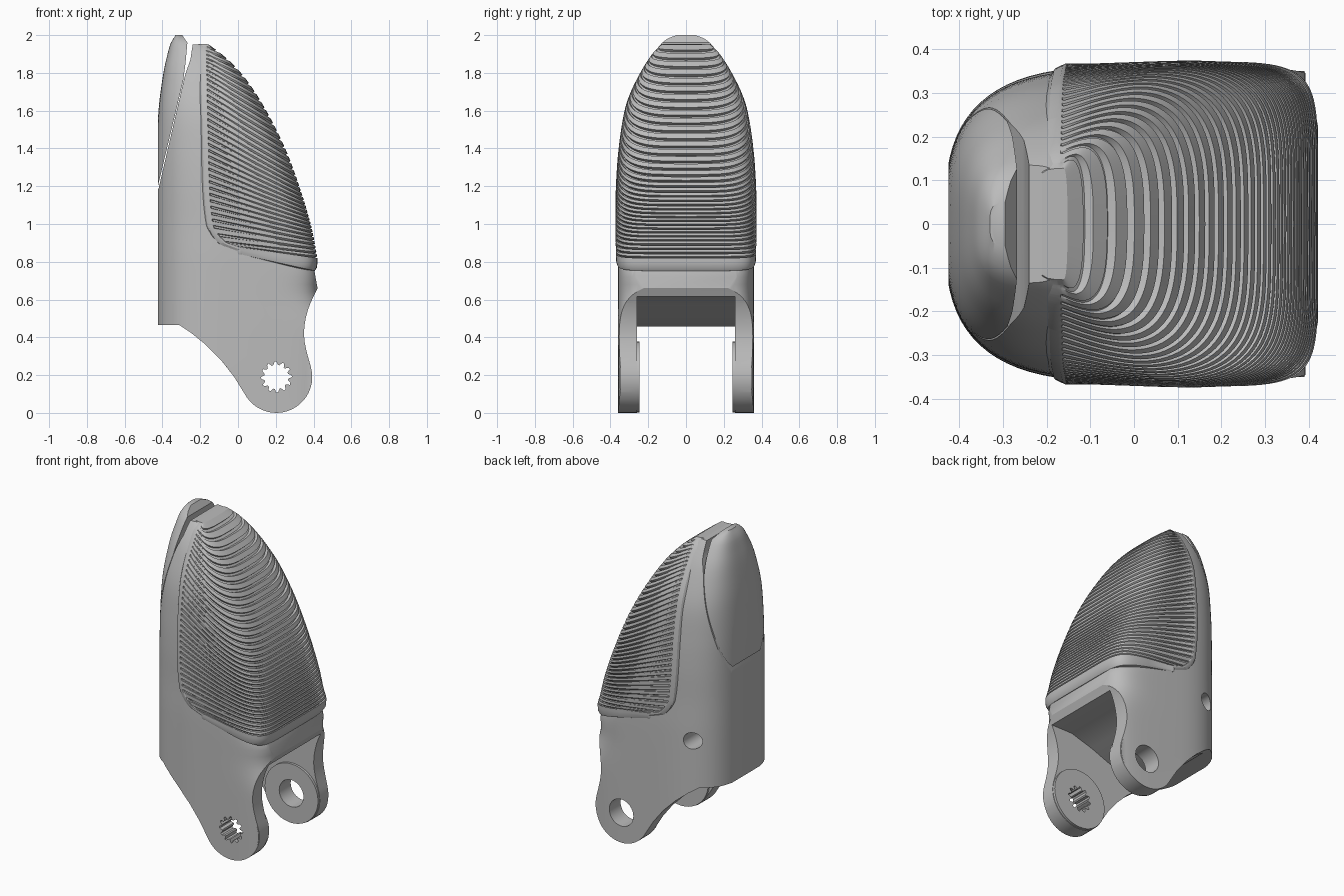
import bpy, bmesh
from math import sin, cos, pi, radians

cube = bpy.data.objects.get("Cube")
if cube:
    bpy.data.objects.remove(cube, do_unlink=True)

grey = bpy.data.materials.new("matte_grey")
grey.use_nodes = True
grey.diffuse_color = (0.5, 0.5, 0.5, 1)
grey.node_tree.nodes["Principled BSDF"].inputs["Base Color"].default_value = (0.5, 0.5, 0.5, 1)


def curve(*pts):
    """Smooth function through (position, value) points."""
    def slope(i):
        a, b = pts[max(i - 1, 0)], pts[min(i + 1, len(pts) - 1)]
        return (b[1] - a[1]) / (b[0] - a[0])

    def value(p):
        if p <= pts[0][0]:
            return pts[0][1]
        for i in range(len(pts) - 1):
            (p0, v0), (p1, v1) = pts[i], pts[i + 1]
            if p <= p1:
                h = p1 - p0
                s = (p - p0) / h
                r = 1 - s
                return (v0 * r * r * (1 + 2 * s) + v1 * s * s * (3 - 2 * s)
                        + h * s * r * (slope(i) * r - slope(i + 1) * s))
        return pts[-1][1]
    return value


def spow(v, n):
    return (1 if v >= 0 else -1) * abs(v) ** (2 / n)


def loft(name, rows, closed, caps):
    """Skin a list of equal-length rows of points."""
    bm = bmesh.new()
    grid = [[bm.verts.new(p) for p in row] for row in rows]
    count = len(grid[0])
    for a, b in zip(grid, grid[1:]):
        for i in range(count if closed else count - 1):
            j = (i + 1) % count
            bm.faces.new((a[i], a[j], b[j], b[i]))
    for i in caps:
        bm.faces.new(grid[i])
    bmesh.ops.recalc_face_normals(bm, faces=bm.faces)
    mesh = bpy.data.meshes.new(name)
    bm.to_mesh(mesh)
    bm.free()
    mesh.materials.append(grey)
    obj = bpy.data.objects.new(name, mesh)
    bpy.context.collection.objects.link(obj)
    return obj


def prism(name, outline, y0, y1):
    """Extrude a side outline (x, z) between two y positions."""
    rows = [[(x, y, z) for x, z in outline] for y in (y0, y1)]
    return loft(name, rows, True, (0, 1))


def circle(cx, cz, radii, count):
    return [(cx + radii[i % len(radii)] * cos(2 * pi * i / count),
             cz + radii[i % len(radii)] * sin(2 * pi * i / count)) for i in range(count)]


def combine(obj, tool, operation):
    mod = obj.modifiers.new("cut", 'BOOLEAN')
    mod.operation, mod.solver, mod.object = operation, 'EXACT', tool
    bpy.context.view_layer.objects.active = obj
    bpy.ops.object.modifier_apply(modifier=mod.name)
    bpy.data.objects.remove(tool, do_unlink=True)


def smooth(obj, angle):
    bpy.ops.object.select_all(action='DESELECT')
    obj.select_set(True)
    bpy.context.view_layer.objects.active = obj
    bpy.ops.object.shade_smooth_by_angle(angle=radians(angle))


# Rounded hull shared by the body and the nail
hull_left = curve((0, -.432), (1.3, -.432), (1.6, -.421), (1.8, -.395),
                  (1.9, -.373), (1.96, -.355), (2, -.33))
hull_right = curve((0, .5), (.42, .5), (.56, .455), (.64, .43), (.75, .425), (.85, .36),
                   (1.2, .26), (1.5, .13), (1.8, -.04), (1.95, -.14), (2, -.25))
hull_mid = curve((0, 0), (1, 0), (1.5, -.06), (1.9, -.21), (2, -.295))
hull_wide = curve((0, .36), (.8, .36), (1, .355), (1.2, .352), (1.4, .338), (1.6, .308),
                  (1.8, .233), (1.88, .187), (1.95, .135), (1.98, .1), (2, .05))
hull_square = curve((0, 6), (.45, 6), (.6, 5), (.8, 5), (.9, 4), (1.2, 3), (2, 3))


def hull(name):
    heights = [-.05] + [.1 * i for i in range(1, 4)] + [.4 + .04 * i for i in range(37)]
    heights += [1.87, 1.9, 1.92, 1.94, 1.96, 1.98, 1.99, 2]
    rows = []
    for z in heights:
        mid, row = hull_mid(z), []
        for i in range(80):
            a = 2 * pi * (i + .5) / 80
            right = cos(a) > 0
            n = hull_square(z) if right else 3
            reach = hull_right(z) - mid if right else mid - hull_left(z)
            row.append((mid + reach * spow(cos(a), n), hull_wide(z) * spow(sin(a), n), z))
        rows.append(row)
    return loft(name, rows, True, (0, -1))


# Body: hull trimmed to the side outline with the hinge lugs and a flat back
LUG_X, LUG_Z, LUG_R = .203, .19, .19
BACK = -.424
arc = [(LUG_X + LUG_R * cos(radians(a)), LUG_Z + LUG_R * sin(radians(a)))
       for a in range(215, 376, 8)]
waist = curve((.25, .384), (.33, .362), (.4, .35), (.47, .353), (.56, .375), (.66, .421))
outline = [(-.24, 1.95), (-.252, 1.87), (-.28, 1.79), (-.42, 1.19), (BACK, 1.18),
           (BACK, .465), (-.31, .465), (-.25, .425), (-.17, .36), (-.09, .28), (-.02, .19)]
outline += arc + [(waist(.26 + .04 * i), .26 + .04 * i) for i in range(11)]
outline += [(.405, .75), (.37, .79), (.34, .85), (.27, 1.2), (.14, 1.5),
            (-.03, 1.78), (-.13, 1.91), (-.17, 1.95)]
body = hull("fingertip_body")
combine(body, prism("side_outline", outline, -.6, .6), 'INTERSECT')

# Slot between the two lugs, then the thicker lug bosses
slot = [(.7, -.2), (.7, .615), (.25, .615), (.1, .57), (-.08, .5), (-.3, .458), (-.3, -.2)]
combine(body, prism("slot", slot, -.26, .26), 'DIFFERENCE')
for side in (-1, 1):
    boss = circle(LUG_X, LUG_Z, [.187], 48)
    combine(body, prism("boss", boss, side * .245, side * .35), 'UNION')

# Splined hole, plain hinge hole and blind pin hole
combine(body, prism("spline_hole", circle(LUG_X, LUG_Z, [.083, .08, .064, .064], 48), -.5, -.1),
        'DIFFERENCE')
combine(body, prism("hinge_hole", circle(LUG_X, LUG_Z, [.085], 40), .1, .5), 'DIFFERENCE')
combine(body, prism("pin_hole", circle(-.273, .76, [.052], 32), .18, .5), 'DIFFERENCE')
smooth(body, 28)

# Nail: the slice of hull behind the slanted seat
nail = hull("nail")
seat = [(BACK, 1.2), (-.29, 1.76), (-.278, 1.85), (-.268, 1.96), (-.295, 2), (-.31, 2.1),
        (BACK, 2.1)]
combine(nail, prism("nail_seat", seat, -.6, .6), 'INTERSECT')
smooth(nail, 28)

# Grip pad: rows run around the front from one border to the other
pad_wide = curve((.7, .368), (.85, .372), (1, .375), (1.2, .373), (1.4, .36), (1.6, .33),
                 (1.7, .297), (1.8, .247), (1.88, .197), (1.92, .165), (1.95, .13))
pad_front = curve((.75, .405), (.8, .42), (.85, .415), (1, .385), (1.2, .325), (1.4, .25),
                  (1.6, .15), (1.75, .055), (1.85, -.03), (1.91, -.1), (1.95, -.155))
border_x = curve((0, .02), (.04, -.07), (.1, -.13), (.5, -.155), (1, -.165))
border_z = curve((0, .875), (.04, .91), (.1, 1), (.5, 1.48), (.75, 1.76), (1, 1.953))
front_z = curve((0, .82), (.1, .9), (.5, 1.22), (.75, 1.56), (1, 1.948))


def pad_row(t, lx, lz, rx, rz, groove, tuck=0):
    k = min(t / .1, 1)
    drop = 0 if tuck or t < 0 else .02 * (1 - k)
    width = pad_wide(lz) * (1 - tuck)
    half = [(lx - .045, width * .9, lz - drop), (lx - .032, width * .955, lz - drop),
            (lx - .012, width * .98, lz - drop / 2), (lx - .004, width * .98, lz)]
    n = 7 - 4 * min(max(t, 0) / .8, 1)
    for i in range(25):
        u = pi / 2 * i / 24
        c, q = abs(sin(u)) ** (2 / n), abs(cos(u)) ** (2 / n)
        if i == 24:
            c, q = 1, 0
        x, z = lx + (rx - lx) * c, lz + (rz - lz) * c
        q *= (.975 + .025 * min(1, 2 * c)) * (1 - .02 * groove) * (1 - tuck)
        half.append((x - .016 * groove * c, pad_wide(z) * q, z - .008 * groove * c))
    return half + [(x, -y, z) for x, y, z in reversed(half[:-1])]


# Plain band under the ribs
rows = [pad_row(-1, .02, .83, .38, .75, 0, .06), pad_row(-1, .02, .838, .407, .752, 0, .01),
        pad_row(-1, .02, .848, .418, .77, 0), pad_row(-1, .02, .862, .421, .8, 0)]
# Stepped ribs
RIBS = 36
for rib in range(RIBS):
    for part, groove in ((0, 0), (.06, 1), (.32, 1), (.4, 0)):
        t = (rib + part) / RIBS
        z = front_z(t)
        rows.append(pad_row(t, border_x(t), border_z(t), pad_front(z), z, groove))
rows.append(pad_row(1, border_x(1), border_z(1), pad_front(front_z(1)), front_z(1), 0))
pad = loft("grip_pad", rows, False, (-1,))
smooth(pad, 28)
